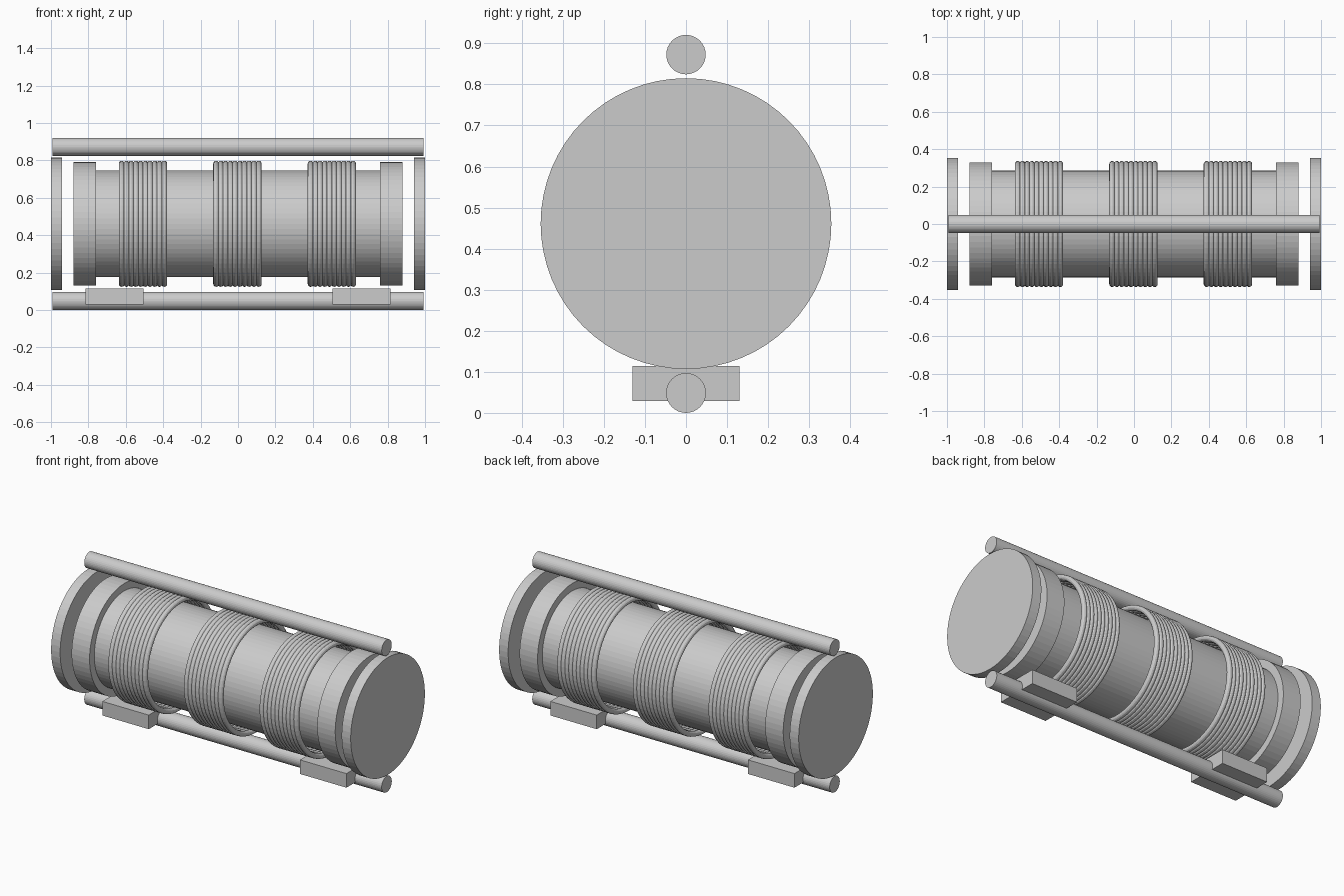
import bpy
from math import pi

if "Cube" in bpy.data.objects:
    bpy.data.objects.remove(bpy.data.objects["Cube"])

AXIS_Z = 0.461  # height of the pipe axis


def cyl(name, x0, x1, r, z=AXIS_Z, sides=64):
    bpy.ops.mesh.primitive_cylinder_add(vertices=sides, radius=r, depth=x1 - x0,
                                        location=((x0 + x1) / 2, 0, z),
                                        rotation=(0, pi / 2, 0))
    bpy.context.object.name = name


def box(name, x, z, sx, sy, sz):
    bpy.ops.mesh.primitive_cube_add(size=1, location=(x, 0, z))
    ob = bpy.context.object
    ob.name = name
    ob.scale = (sx, sy, sz)


# Main pipe
cyl("pipe", -0.76, 0.76, 0.285)

# End collars, end flanges and support blocks on both sides
for side, s in (("left", -1), ("right", 1)):
    cyl(side + "_collar", *sorted((s * 0.76, s * 0.88)), 0.33)
    cyl(side + "_flange", *sorted((s * 0.94, s * 1.0)), 0.354)
    box(side + "_support_block", s * 0.66, 0.072, 0.31, 0.26, 0.085)

# Three bellows, each a row of overlapping rings
RINGS, PITCH, TUBE = 10, 0.0253, 0.0155
for b, cx in enumerate((-0.508, -0.003, 0.502)):
    for i in range(RINGS):
        x = cx + (i - (RINGS - 1) / 2) * PITCH
        bpy.ops.mesh.primitive_torus_add(major_segments=64, minor_segments=12,
                                         major_radius=0.337 - TUBE, minor_radius=TUBE,
                                         location=(x, 0, AXIS_Z), rotation=(0, pi / 2, 0))
        bpy.context.object.name = f"bellows_{b + 1}_ring_{i + 1}"

# Tie rods above and below
cyl("top_tie_rod", -0.993, 0.993, 0.048, 0.8725, 32)
cyl("bottom_tie_rod", -0.993, 0.993, 0.0485, 0.0485, 32)
